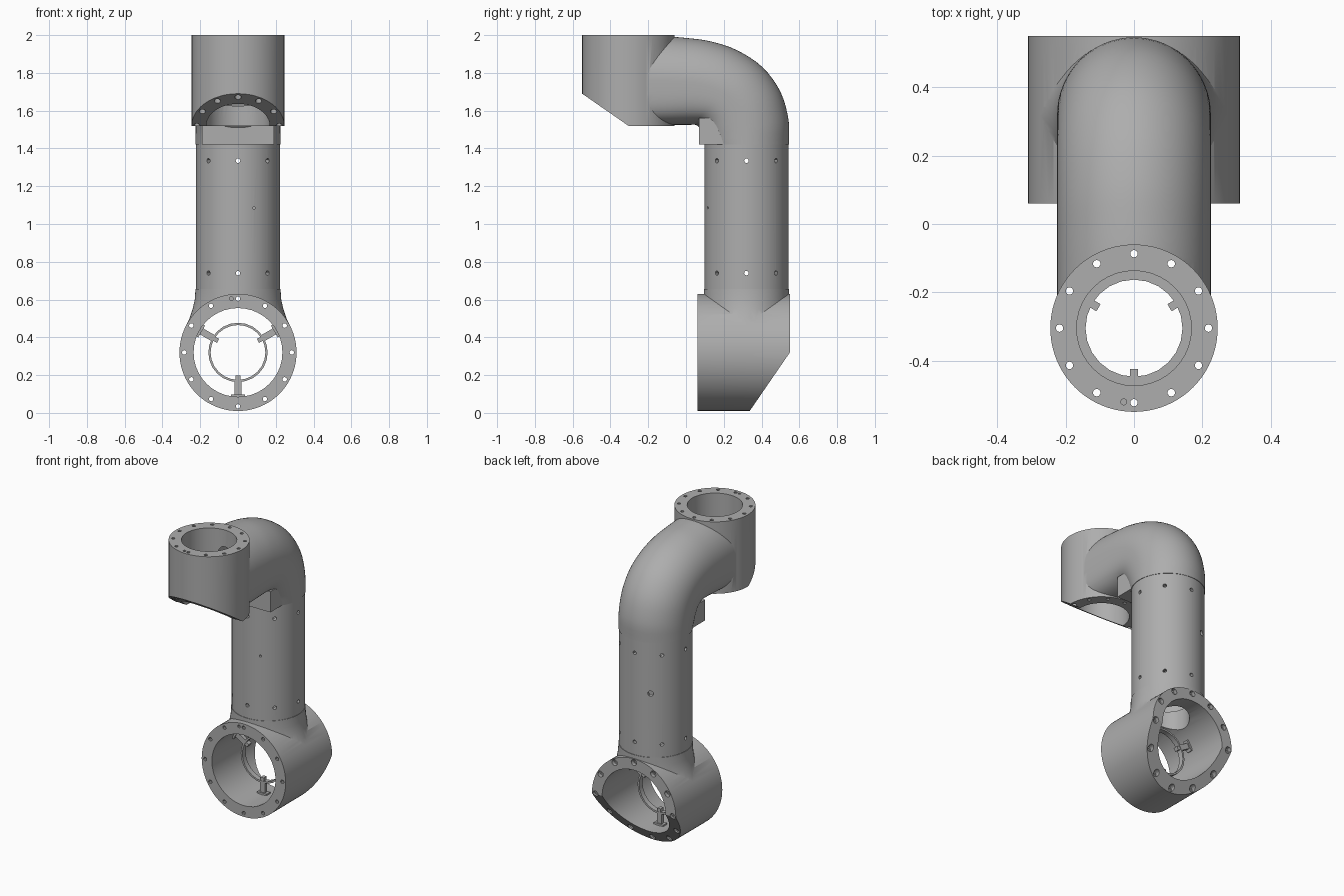
import bpy, bmesh, math
from mathutils import Vector, Matrix

cube = bpy.data.objects.get("Cube")
if cube:
    bpy.data.objects.remove(cube, do_unlink=True)

grey = bpy.data.materials.new("machined_grey")
grey.use_nodes = True
colour = (0.42, 0.42, 0.42, 1)
grey.diffuse_color = colour
grey.node_tree.nodes["Principled BSDF"].inputs["Base Color"].default_value = colour
TAU = math.tau


def finish(bm, name):
    bmesh.ops.recalc_face_normals(bm, faces=bm.faces)
    mesh = bpy.data.meshes.new(name)
    bm.to_mesh(mesh)
    bm.free()
    mesh.materials.append(grey)
    ob = bpy.data.objects.new(name, mesh)
    bpy.context.collection.objects.link(ob)
    return ob


def add_rod(bm, a, b, r, sides):
    """Cylinder from point a to point b."""
    a, b = Vector(a), Vector(b)
    turn = (b - a).to_track_quat('Z', 'Y').to_matrix().to_4x4()
    bmesh.ops.create_cone(bm, cap_ends=True, segments=sides, radius1=r, radius2=r,
                          depth=(b - a).length,
                          matrix=Matrix.Translation((a + b) / 2) @ turn)


def rod(name, a, b, r, sides=64):
    bm = bmesh.new()
    add_rod(bm, a, b, r, sides)
    return finish(bm, name)


def rods(name, items, sides=10):
    bm = bmesh.new()
    for a, b, r in items:
        add_rod(bm, a, b, r, sides)
    return finish(bm, name)


def box(name, lo, hi):
    bm = bmesh.new()
    lo, hi = Vector(lo), Vector(hi)
    bmesh.ops.create_cube(bm, matrix=Matrix.Translation((lo + hi) / 2)
                          @ Matrix.Diagonal((*(hi - lo), 1)))
    return finish(bm, name)


def loft(name, rings):
    bm = bmesh.new()
    loops = [[bm.verts.new(p) for p in ring] for ring in rings]
    n = len(loops[0])
    for a, b in zip(loops, loops[1:]):
        for i in range(n):
            j = (i + 1) % n
            bm.faces.new((a[i], a[j], b[j], b[i]))
    bm.faces.new(loops[0])
    bm.faces.new(loops[-1])
    return finish(bm, name)


def prism(name, outline):
    """Side outline (y, z) extruded across x."""
    return loft(name, [[(x, y, z) for y, z in outline] for x in (-0.5, 0.5)])


def boolean(ob, tool, op='DIFFERENCE'):
    """Apply a boolean and delete its tool."""
    mod = ob.modifiers.new("bool", 'BOOLEAN')
    mod.object, mod.operation, mod.solver = tool, op, 'EXACT'
    bpy.context.view_layer.update()
    result = bpy.data.meshes.new_from_object(
        ob.evaluated_get(bpy.context.evaluated_depsgraph_get()))
    ob.modifiers.clear()
    ob.data = result
    bpy.data.objects.remove(tool, do_unlink=True)


def smooth(ob, angle=30):
    bpy.ops.object.select_all(action='DESELECT')
    ob.select_set(True)
    bpy.context.view_layer.objects.active = ob
    bpy.ops.object.shade_smooth_by_angle(angle=math.radians(angle))


def bolt_circle(r, count=12):
    return [(r * math.cos(TAU * k / count), r * math.sin(TAU * k / count))
            for k in range(count)]


TY = 0.32    # tube axis y
HZ = 0.32    # lower housing axis z
SY = -0.305  # upper socket axis y

# Lower housing: horizontal barrel with a flared collar on top
housing = rod("lower_housing", (0, 0.06, HZ), (0, 0.55, HZ), 0.31, 80)
flare = [(0.35, 0.285), (0.45, 0.281), (0.5, 0.257), (0.55, 0.24),
         (0.6, 0.229), (0.655, 0.225)]
collar = loft("collar", [[(w * math.cos(TAU * k / 64), TY + 0.225 * math.sin(TAU * k / 64), z)
                          for k in range(64)] for z, w in flare])
boolean(housing, collar, 'UNION')
boolean(housing, prism("back_slope", [(0.6, 0.393), (0.296, -0.05), (0.6, -0.05)]))
boolean(housing, rod("bore", (0, 0, HZ), (0, 0.6, HZ), 0.235, 40))
boolean(housing, rod("passage", (0, TY, 0.45), (0, TY, 0.7), 0.13, 32))
spots = bolt_circle(0.285)
holes = [((x, 0, HZ + z), (x, 0.6, HZ + z), 0.012) for x, z in spots]
holes.append(((-0.035, 0, 0.605), (-0.035, 0.1, 0.605), 0.01))
boolean(housing, rods("bolt_holes", holes))
sinks = []
for x, z in spots:
    back = 0.55 + 0.6875 * min(z, 0)
    sinks.append(((x, back - 0.025, HZ + z), (x, 0.65, HZ + z), 0.02))
boolean(housing, rods("counterbores", sinks, 12))
smooth(housing)


def inner_ring(name, centre, axis_turn, outer, inner, depth):
    """Open ring about a local z axis."""
    place = Matrix.Translation(centre) @ axis_turn
    up = place @ Vector((0, 0, depth / 2))
    down = place @ Vector((0, 0, -depth / 2))
    ring = rod(name, down, up, outer, 24)
    extra = (up - down) * 0.5
    boolean(ring, rod("ring_hole", down - extra, up + extra, inner, 24))
    smooth(ring)


def block(name, place, lo, hi):
    ob = box(name, lo, hi)
    ob.data.transform(place)
    return ob


# Carrier ring inside the lower housing, on three I-shaped struts
centre = Vector((0, 0.27, HZ))
inner_ring("lower_carrier_ring", centre, Matrix.Rotation(math.pi / 2, 4, 'X'), 0.157, 0.145, 0.035)
for k, angle in enumerate((0, 120, 240)):
    place = Matrix.Translation(centre) @ Matrix.Rotation(math.radians(angle), 4, 'Y')
    block(f"strut_web_{k}", place, (-0.018, -0.012, -0.225), (0.018, 0.012, -0.15))
    block(f"strut_foot_{k}", place, (-0.036, -0.02, -0.238), (0.036, 0.02, -0.222))
    block(f"strut_tab_{k}", place, (-0.012, -0.015, -0.15), (0.012, 0.015, -0.122))

# Straight hollow tube
tube = rod("tube", (0, TY, 0.65), (0, TY, 1.425), 0.222)
boolean(tube, rod("tube_bore", (0, TY, 0.6), (0, TY, 1.5), 0.19))
holes = [((x * 0.75, TY + y * 0.75, z), (x * 1.2, TY + y * 1.2, z), 0.012)
         for z in (0.74, 1.335) for x, y in bolt_circle(0.222, 8)]
holes.append(((0.085, 0.2, 1.085), (0.085, 0, 1.085), 0.007))
holes.append(((-0.06, 0.44, 1.08), (-0.14, 0.59, 1.08), 0.018))
boolean(tube, rods("tube_holes", holes, 12))
smooth(tube)

# Elbow: inner and outer edge of each section as (y, z)
edges = [((0.095, 1.42), (0.545, 1.42)), ((0.085, 1.47), (0.543, 1.55)),
         ((0.07, 1.51), (0.5, 1.7)), ((0.05, 1.525), (0.405, 1.83)),
         ((0.02, 1.525), (0.27, 1.92)), ((-0.03, 1.525), (0.13, 1.967)),
         ((-0.1, 1.525), (0.0, 1.985)), ((-0.2, 1.525), (-0.12, 1.993)),
         ((-0.3, 1.525), (-0.3, 1.995))]


def spline(points, steps=4):
    """Catmull-Rom interpolation."""
    p = [points[0] * 2 - points[1], *points, points[-1] * 2 - points[-2]]
    out = []
    for a, b, c, d in zip(p, p[1:], p[2:], p[3:]):
        for s in range(steps):
            t = s / steps
            out.append(b + (c - a) * (t / 2) + (2 * a - 5 * b + 4 * c - d) * (t * t / 2)
                       + (3 * b - a - 3 * c + d) * (t ** 3 / 2))
    return out + [points[-1]]


def elbow_rings(count, scale_end=None):
    ins = spline([Vector((0, *e[0])) for e in edges[:count]])
    outs = spline([Vector((0, *e[1])) for e in edges[:count]])
    rings = []
    for k, (i, o) in enumerate(zip(ins, outs)):
        f = k / (len(ins) - 1)
        s = 1 if scale_end is None else 0.85 + (scale_end - 0.85) * f
        power = 1 / (1 + f)  # the underside grows squarer towards the socket
        ring = []
        for n in range(64):
            c, w = math.cos(TAU * n / 64), math.sin(TAU * n / 64)
            if c < 0:
                c, w = -abs(c) ** power, math.copysign(abs(w) ** power, w)
            ring.append((i + o) / 2 + (o - i) * (c * s / 2) + Vector((0.225 * w * s, 0, 0)))
        rings.append(ring)
    return rings


elbow = loft("elbow_and_socket", elbow_rings(len(edges)))
boolean(elbow, box("step", (-0.19, 0.07, 1.422), (0.19, 0.3, 1.56)), 'UNION')
boolean(elbow, rod("socket", (0, SY, 1.52), (0, SY, 2), 0.245, 80), 'UNION')
boolean(elbow, prism("front_slope", [(-0.7, 1.794), (SY, 1.52), (SY, 1.4), (-0.7, 1.4)]))
duct = elbow_rings(len(edges) - 1, 0.55)
duct.insert(0, [p - Vector((0, 0, 0.05)) for p in duct[0]])
boolean(elbow, loft("duct", duct))
boolean(elbow, rod("socket_bore", (0, SY, 1.4), (0, SY, 2.1), 0.168, 40))
spots = bolt_circle(0.218)
holes = [((x, SY + y, 1.4), (x, SY + y, 2.1), 0.011) for x, y in spots]
holes.append(((-0.03, SY - 0.216, 1.95), (-0.03, SY - 0.216, 2.1), 0.009))
boolean(elbow, rods("socket_holes", holes))
sinks = []
for x, y in spots:
    if y < 0.01:
        low = 1.52 - 0.694 * min(y, 0)
        sinks.append(((x, SY + y, 1.4), (x, SY + y, low + 0.025), 0.017))
boolean(elbow, rods("socket_sinks", sinks, 12))
smooth(elbow)

# Carrier ring inside the socket with three tabs
centre = Vector((0, SY, 1.73))
inner_ring("upper_carrier_ring", centre, Matrix.Identity(4), 0.17, 0.142, 0.03)
for k, angle in enumerate((0, 120, 240)):
    place = Matrix.Translation(centre) @ Matrix.Rotation(math.radians(angle), 4, 'Z')
    block(f"upper_tab_{k}", place, (-0.012, -0.15, -0.012), (0.012, -0.12, 0.012))
